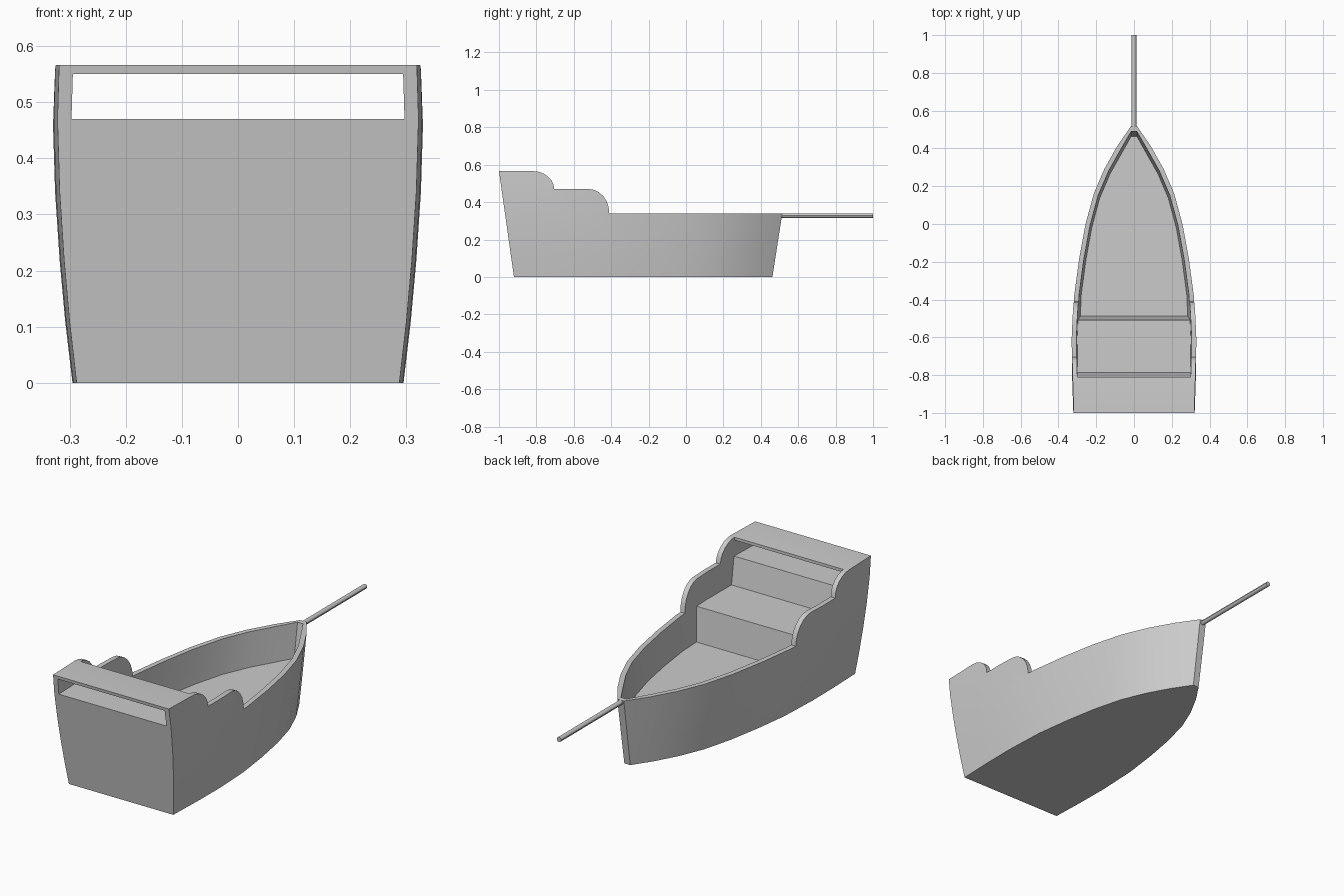
import bpy, bmesh, math

cube = bpy.data.objects.get("Cube")
if cube:
    bpy.data.objects.remove(cube, do_unlink=True)

grey = bpy.data.materials.new("plain grey")
grey.use_nodes = True
colour = (0.6, 0.6, 0.6, 1)
grey.diffuse_color = colour
grey.node_tree.nodes["Principled BSDF"].inputs["Base Color"].default_value = colour

TOP, RIM, WALL = 0.566, 0.34, 0.025
# Hull plan: fraction of the length from the stern, fraction of the beam
PLAN = [(0, .975), (.13, .995), (.25, 1), (.4, .97), (.53, .89), (.65, .79),
        (.76, .655), (.85, .48), (.93, .275), (1, .055)]
# Half beam at each height
BEAM = [(0, .295), (.11, .308), (.22, .318), (RIM, .326), (.47, .33), (TOP, .327)]


def half_plan(z, beam):
    stern = -0.92 - 0.08 * z / TOP
    bow = 0.462 + 0.053 * z / RIM
    return [(beam * w, stern + (bow - stern) * t) for t, w in PLAN]


def inset_plan(z, beam):
    """Offset the half plan inwards by the wall and run it out past the stern."""
    pts = half_plan(z, beam)
    inner = []
    for a, p, b in zip(pts, pts[1:], pts[2:]):
        dx, dy = b[0] - a[0], b[1] - a[1]
        n = math.hypot(dx, dy)
        inner.append((p[0] - WALL * dy / n, p[1] + WALL * dx / n))
    start = (pts[0][0] - WALL, -1.2)
    at_stern = (pts[0][0] - WALL, pts[0][1])
    return [start, at_stern] + inner + [(0.015, pts[-1][1] - WALL)]


def finish(name, bm):
    bmesh.ops.recalc_face_normals(bm, faces=bm.faces)
    mesh = bpy.data.meshes.new(name)
    bm.to_mesh(mesh)
    bm.free()
    mesh.materials.append(grey)
    ob = bpy.data.objects.new(name, mesh)
    bpy.context.collection.objects.link(ob)
    return ob


def loft(name, plan, levels):
    bm = bmesh.new()
    rings = []
    for z, beam in levels:
        side = plan(z, beam)
        ring = side + [(-x, y) for x, y in reversed(side)]
        rings.append([bm.verts.new((x, y, z)) for x, y in ring])
    n = len(rings[0])
    for low, high in zip(rings, rings[1:]):
        for i in range(n):
            j = (i + 1) % n
            bm.faces.new((low[i], low[j], high[j], high[i]))
    bm.faces.new(rings[0])
    bm.faces.new(rings[-1])
    return finish(name, bm)


def prism(name, profile):
    """Extrude a side profile across the whole width."""
    bm = bmesh.new()
    face = bm.faces.new([bm.verts.new((-0.6, y, z)) for y, z in profile])
    out = bmesh.ops.extrude_face_region(bm, geom=[face])
    moved = [v for v in out["geom"] if isinstance(v, bmesh.types.BMVert)]
    bmesh.ops.translate(bm, verts=moved, vec=(1.2, 0, 0))
    return finish(name, bm)


def boolean(ob, tool, operation):
    mod = ob.modifiers.new("cut", 'BOOLEAN')
    mod.operation, mod.solver, mod.object = operation, 'EXACT', tool
    bpy.context.view_layer.objects.active = ob
    bpy.ops.object.modifier_apply(modifier=mod.name)
    bpy.data.objects.remove(tool, do_unlink=True)


def smooth(ob):
    bpy.ops.object.select_all(action='DESELECT')
    ob.select_set(True)
    bpy.context.view_layer.objects.active = ob
    bpy.ops.object.shade_smooth_by_angle(angle=math.radians(30))


def shoulder(y, z, width, drop, steps=6):
    """Rounded step down in the rail, starting flat and ending steep."""
    angles = [math.pi / 2 * i / steps for i in range(steps + 1)]
    return [(y + width * math.sin(a), z - drop * (1 - math.cos(a))) for a in angles]


# Solid hull, trimmed to the stepped rail
hull = loft("hull", half_plan, BEAM)
rail = shoulder(-0.82, TOP, 0.115, TOP - 0.47) + shoulder(-0.52, 0.47, 0.11, 0.47 - RIM)
rail_cutter = prism("rail_cutter", rail + [(0.9, RIM), (0.9, 0.9), (-0.82, 0.9)])
boolean(hull, rail_cutter, 'DIFFERENCE')

# Hollow inside: floor, two decks and the stern opening under the top beam
hollow = loft("hollow", inset_plan, BEAM + [(0.65, .325)])
decks = prism("decks", [(-1.1, .47), (-.81, .47), (-.785, .337), (-.508, .337),
                        (-.488, .17), (.8, .17), (.8, .62), (-.81, .62),
                        (-.81, .55), (-1.1, .55)])
boolean(hollow, decks, 'INTERSECT')
boolean(hull, hollow, 'DIFFERENCE')
smooth(hull)

# Bowsprit
bm = bmesh.new()
bmesh.ops.create_cone(bm, cap_ends=True, segments=12, radius1=0.012, radius2=0.012, depth=0.505)
bowsprit = finish("bowsprit", bm)
bowsprit.rotation_euler.x = math.pi / 2
bowsprit.location = (0, 0.7475, 0.328)
smooth(bowsprit)
